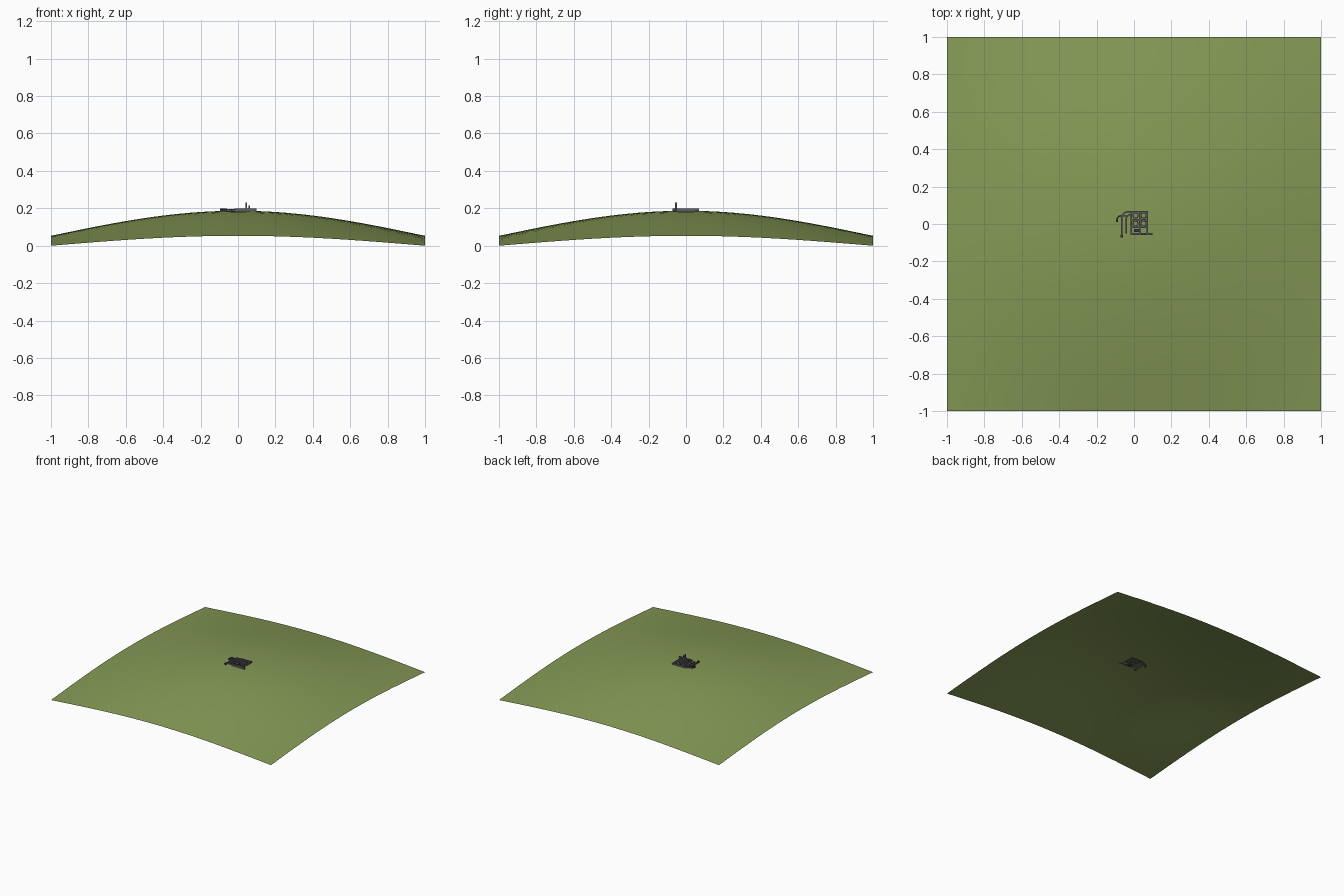
import bpy, bmesh, math

if "Cube" in bpy.data.objects:
    bpy.data.objects.remove(bpy.data.objects["Cube"])


def material(name, rgb):
    m = bpy.data.materials.new(name)
    m.diffuse_color = (*rgb, 1)
    m.use_nodes = True
    m.node_tree.nodes["Principled BSDF"].inputs["Base Color"].default_value = m.diffuse_color
    return m


GRASS = material("grass green", (0.235, 0.32, 0.092))
STONE = material("stone grey", (0.12, 0.11, 0.14))
DARK = material("dark stone", (0.045, 0.042, 0.055))


def finish(name, bm, mat):
    mesh = bpy.data.meshes.new(name)
    bm.to_mesh(mesh)
    bm.free()
    mesh.materials.append(mat)
    ob = bpy.data.objects.new(name, mesh)
    bpy.context.collection.objects.link(ob)
    return ob


def falloff(t):
    return 1 - 0.6045 * (1 - math.cos(1.6 * t)) / (1 - math.cos(1.6))


def ground(x, y):
    return 0.2217 * falloff(x) * falloff(y) - 0.0347


def box(name, x0, x1, y0, y1, top, mat=STONE):
    bm = bmesh.new()
    bmesh.ops.create_cube(bm, size=1)
    low = 0.183
    for v in bm.verts:
        v.co.x = x1 if v.co.x > 0 else x0
        v.co.y = y1 if v.co.y > 0 else y0
        v.co.z = top if v.co.z > 0 else low
    return finish(name, bm, mat)


def arc_wall(name, cx, cy, r, a0, a1, width, top, mat=STONE, n=12):
    # curved wall with a rectangular section; a full turn makes a ring
    bm = bmesh.new()
    rows = []
    for i in range(n + 1):
        a = math.radians(a0 + (a1 - a0) * i / n)
        rows.append([bm.verts.new((cx + q * math.cos(a), cy + q * math.sin(a), z))
                     for q, z in ((r - width / 2, 0.183), (r + width / 2, 0.183),
                                  (r + width / 2, top), (r - width / 2, top))])
    for p, q in zip(rows, rows[1:]):
        for k in range(4):
            bm.faces.new((p[k], p[(k + 1) % 4], q[(k + 1) % 4], q[k]))
    if abs(a1 - a0) < 360:
        bm.faces.new(rows[0])
        bm.faces.new(rows[-1])
    bmesh.ops.remove_doubles(bm, verts=bm.verts, dist=1e-6)
    bmesh.ops.recalc_face_normals(bm, faces=bm.faces)
    return finish(name, bm, mat)


# Grassy hill: a single open sheet
bm = bmesh.new()
bmesh.ops.create_grid(bm, x_segments=24, y_segments=24, size=1)
for v in bm.verts:
    v.co.z = ground(v.co.x, v.co.y)
for f in bm.faces:
    f.smooth = True
finish("hill", bm, GRASS)

# Courtyard: low walls divided in four, with a ring in every quarter
W = 0.008
for x in (-0.016, 0.03, 0.072):
    box("courtyard_long_wall", x - W / 2, x + W / 2, -0.055, 0.07, 0.198)
for y in (0.066, 0.024, -0.018):
    box("courtyard_cross_wall", -0.02, 0.076, y - W / 2, y + W / 2, 0.198)
for x in (0.008, 0.051):
    for y in (0.003, 0.045):
        arc_wall("courtyard_ring", x, y, 0.014, 0, 360, 0.006, 0.196, n=16)

# Front wall with a small gatehouse and slender tower
box("front_wall", -0.02, 0.1, -0.058, -0.049, 0.2)
box("gatehouse", 0.0, 0.036, -0.044, -0.026, 0.2, DARK)
box("tower", 0.041, 0.048, -0.058, -0.049, 0.23)
box("tower_stub", 0.056, 0.063, -0.058, -0.049, 0.216)

# Curved walls to the left, each an arc with straight runs
for i, (x, bottom) in enumerate(((-0.066, -0.06), (-0.042, -0.05))):
    r = 0.035 - 0.008 * i
    cy = 0.03 - 0.006 * i
    arc_wall("curved_wall", x + r, cy, r, 90, 180, W, 0.196)
    box("curved_wall_run", x - W / 2, x + W / 2, bottom, cy, 0.196)
    box("curved_wall_link", x + r, -0.016, cy + r - W / 2, cy + r + W / 2, 0.196)

# Outer bend with dark end stones
arc_wall("outer_bend", -0.07, 0.022, 0.021, 90, 180, W, 0.199, DARK)
box("outer_bend_run", -0.07, -0.04, 0.039, 0.047, 0.197)
box("end_stone", -0.097, -0.086, 0.012, 0.024, 0.199, DARK)
box("end_stone", -0.072, -0.058, -0.072, -0.058, 0.199, DARK)
